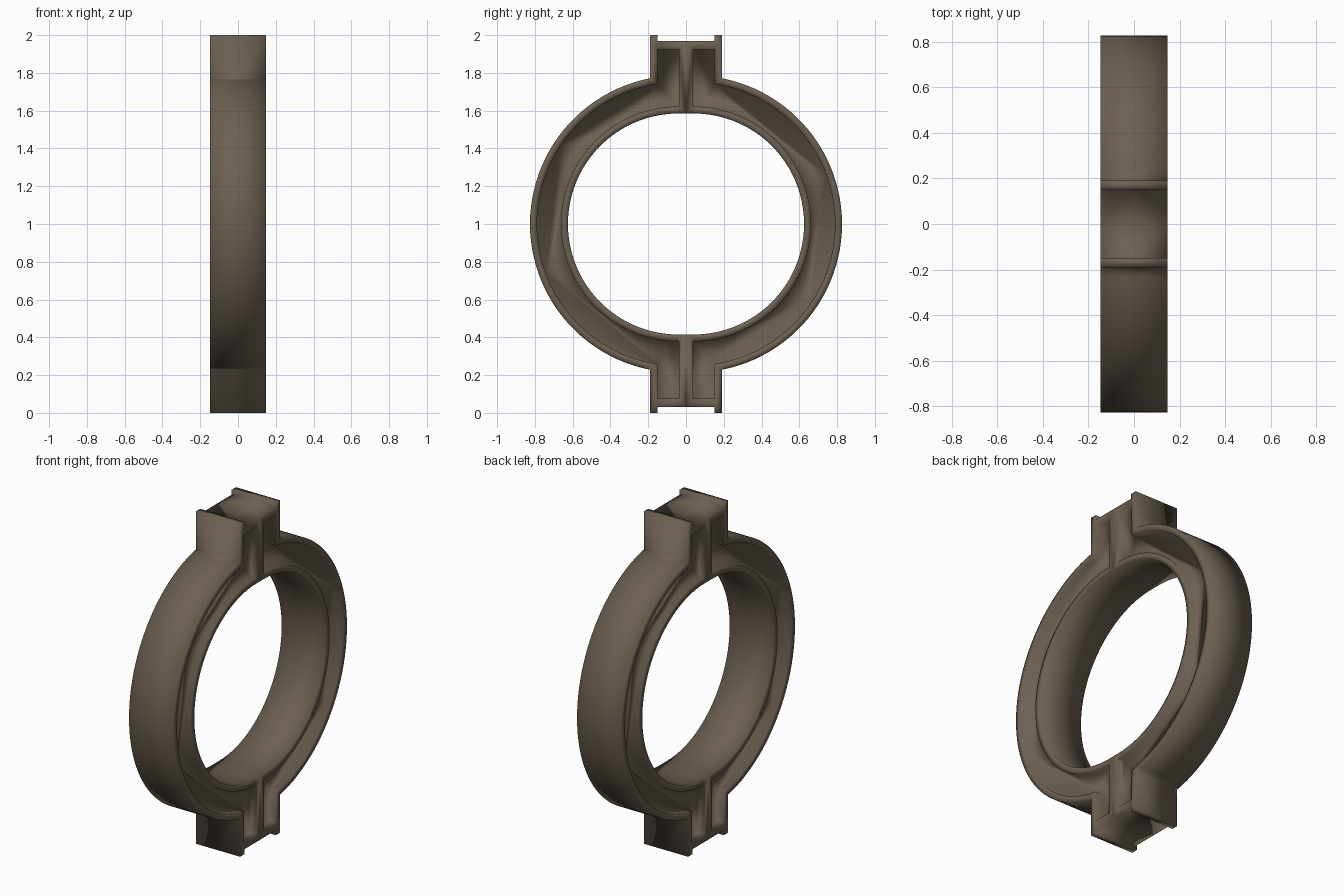
import bpy, bmesh, math
from mathutils import Matrix

if "Cube" in bpy.data.objects:
    bpy.data.objects.remove(bpy.data.objects["Cube"])

HALF_W = 0.147      # half thickness along x
FLOOR = 0.11        # x of the recessed web
CY = 0.04           # each half ring is shifted outward by this much
SEG = 48


def arc(radius, a0, a1):
    """Points (y, z) on an arc around the shifted ring centre."""
    return [(CY + radius * math.cos(a0 + (a1 - a0) * i / SEG),
             radius * math.sin(a0 + (a1 - a0) * i / SEG)) for i in range(SEG + 1)]


def mirrored(points):
    """Same points below the centre line, in reverse order."""
    return [(y, -z) for y, z in reversed(points)]


def outline(r_in, r_out, flange_y, ear):
    """Closed half outline: inner arc down, lower ear, outer arc up, upper ear."""
    a = math.acos((flange_y - CY) / r_out)
    return (arc(r_in, math.pi / 2, -math.pi / 2) + mirrored(ear)
            + arc(r_out, -a, a) + ear)


# Outer body outline and the pocket outline inset from it
body = outline(0.585, 0.786, 0.19,
               [(0.19, 1.0), (0.15, 1.0), (0.15, 0.97), (0, 0.97), (0, 0.585)])
pocket = outline(0.622, 0.749, 0.152, [(0.152, 0.925), (0.038, 0.925), (0.038, 0.622)])

bm = bmesh.new()


def loop(points, x):
    return [bm.verts.new((x, y, z)) for y, z in points]


def walls(a, b, skip_seam=False):
    n = len(a)
    for i in range(n):
        j = (i + 1) % n
        if skip_seam and abs(a[i].co.y) < 1e-6 and abs(a[j].co.y) < 1e-6:
            continue
        bm.faces.new((a[i], a[j], b[j], b[i]))


def ring_edges(vs):
    out = []
    for i, v in enumerate(vs):
        w = vs[(i + 1) % len(vs)]
        out.append(bm.edges.get((v, w)) or bm.edges.new((v, w)))
    return out


# One quarter of the clamp: outer walls, raised rim, pocket walls, web
mid, rim = loop(body, 0), loop(body, HALF_W)
lip, floor = loop(pocket, HALF_W), loop(pocket, FLOOR)
walls(mid, rim, True)
walls(lip, floor)
bmesh.ops.triangle_fill(bm, use_beauty=True, use_dissolve=False,
                        edges=ring_edges(rim) + ring_edges(lip), normal=(1, 0, 0))
bm.faces.new(floor)

# Mirror to the other side and to the other half
for axis in ('X', 'Y'):
    bmesh.ops.mirror(bm, geom=bm.verts[:] + bm.edges[:] + bm.faces[:],
                     matrix=Matrix.Identity(4), merge_dist=0.0001, axis=axis)
bmesh.ops.remove_doubles(bm, verts=bm.verts[:], dist=0.0001)
bmesh.ops.recalc_face_normals(bm, faces=bm.faces[:])
bmesh.ops.translate(bm, verts=bm.verts[:], vec=(0, 0, 1))

# The whole casting is shaded smooth, corners included
for f in bm.faces:
    f.smooth = True

mesh = bpy.data.meshes.new("ring_clamp")
bm.to_mesh(mesh)
bm.free()
clamp = bpy.data.objects.new("ring_clamp", mesh)
bpy.context.collection.objects.link(clamp)

# Single dull bronze colour
mat = bpy.data.materials.new("dull_bronze")
mat.diffuse_color = (0.15, 0.118, 0.085, 1)
mat.use_nodes = True
mat.node_tree.nodes["Principled BSDF"].inputs["Base Color"].default_value = mat.diffuse_color
mesh.materials.append(mat)
